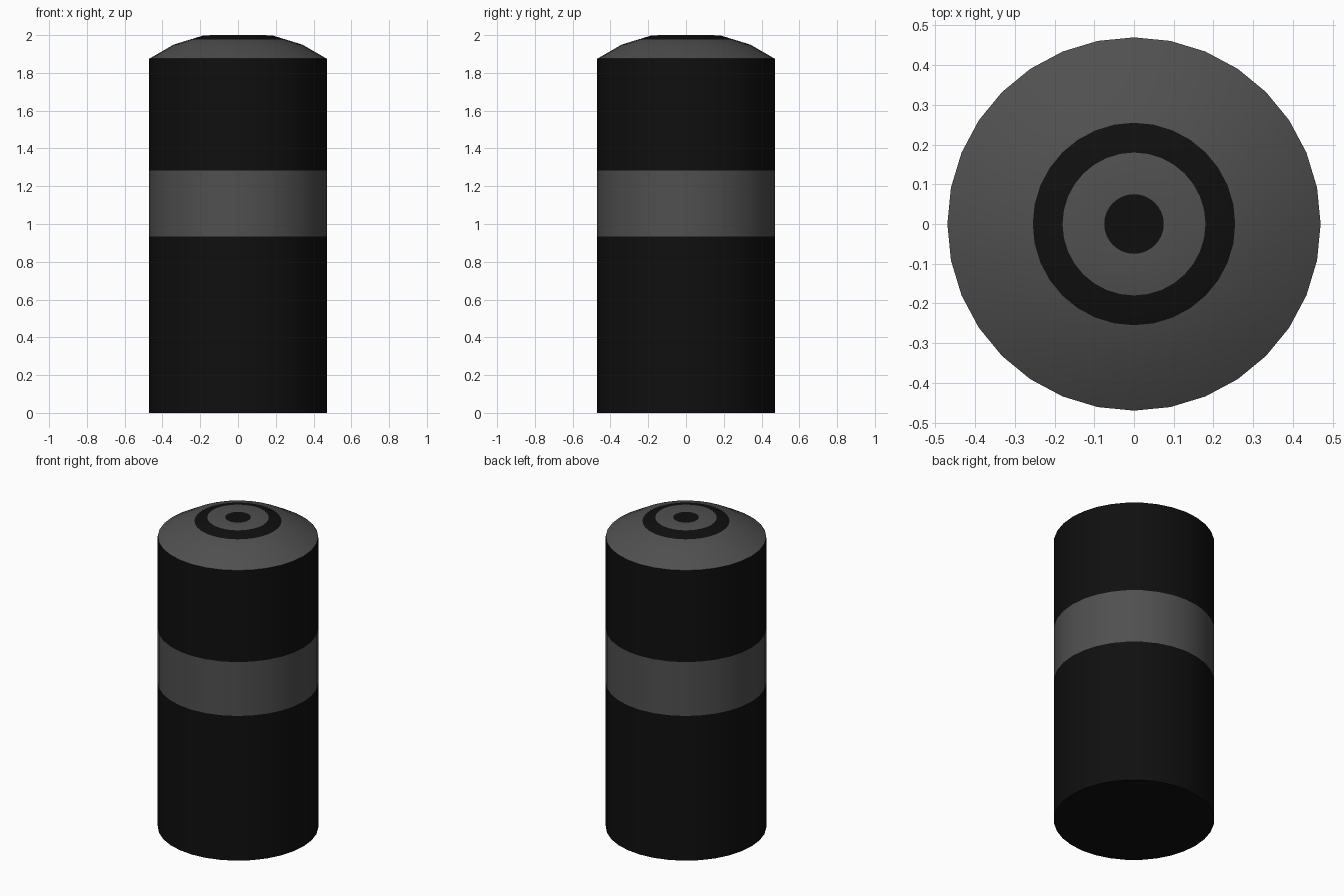
import bpy, bmesh, math

if "Cube" in bpy.data.objects:
    bpy.data.objects.remove(bpy.data.objects["Cube"])

SIDES = 32

def material(name, v):
    m = bpy.data.materials.new(name)
    m.diffuse_color = (v, v, v, 1)
    m.use_nodes = True
    m.node_tree.nodes["Principled BSDF"].inputs["Base Color"].default_value = m.diffuse_color
    return m

black = material("black", 0.0048)
grey = material("dark grey", 0.08)

# Profile from bottom to top: radius, height, colour of the band above (0 black, 1 grey)
PROFILE = [
    (0.47, 0.0, 0), (0.47, 0.935, 1), (0.47, 1.283, 0), (0.47, 1.875, 1),
    (0.34, 1.95, 1), (0.255, 1.976, 0), (0.18, 1.999, 1), (0.075, 2.0, 0),
]

bm = bmesh.new()
rings = []
for r, z, _ in PROFILE:
    rings.append([bm.verts.new((r * math.cos(2 * math.pi * i / SIDES),
                                r * math.sin(2 * math.pi * i / SIDES), z))
                  for i in range(SIDES)])

# Side and dome bands
for (lo, hi), (_, _, colour) in zip(zip(rings, rings[1:]), PROFILE):
    for i in range(SIDES):
        j = (i + 1) % SIDES
        bm.faces.new((lo[i], lo[j], hi[j], hi[i])).material_index = colour

# Flat base and centre dot
bm.faces.new(rings[0][::-1])
bm.faces.new(rings[-1])

mesh = bpy.data.meshes.new("canister_body")
bm.to_mesh(mesh)
bm.free()
mesh.materials.append(black)
mesh.materials.append(grey)
body = bpy.data.objects.new("canister_body", mesh)
bpy.context.collection.objects.link(body)

# Smooth round surfaces with a crisp shoulder and base
bpy.context.view_layer.objects.active = body
body.select_set(True)
bpy.ops.object.shade_smooth_by_angle(angle=math.radians(28))
